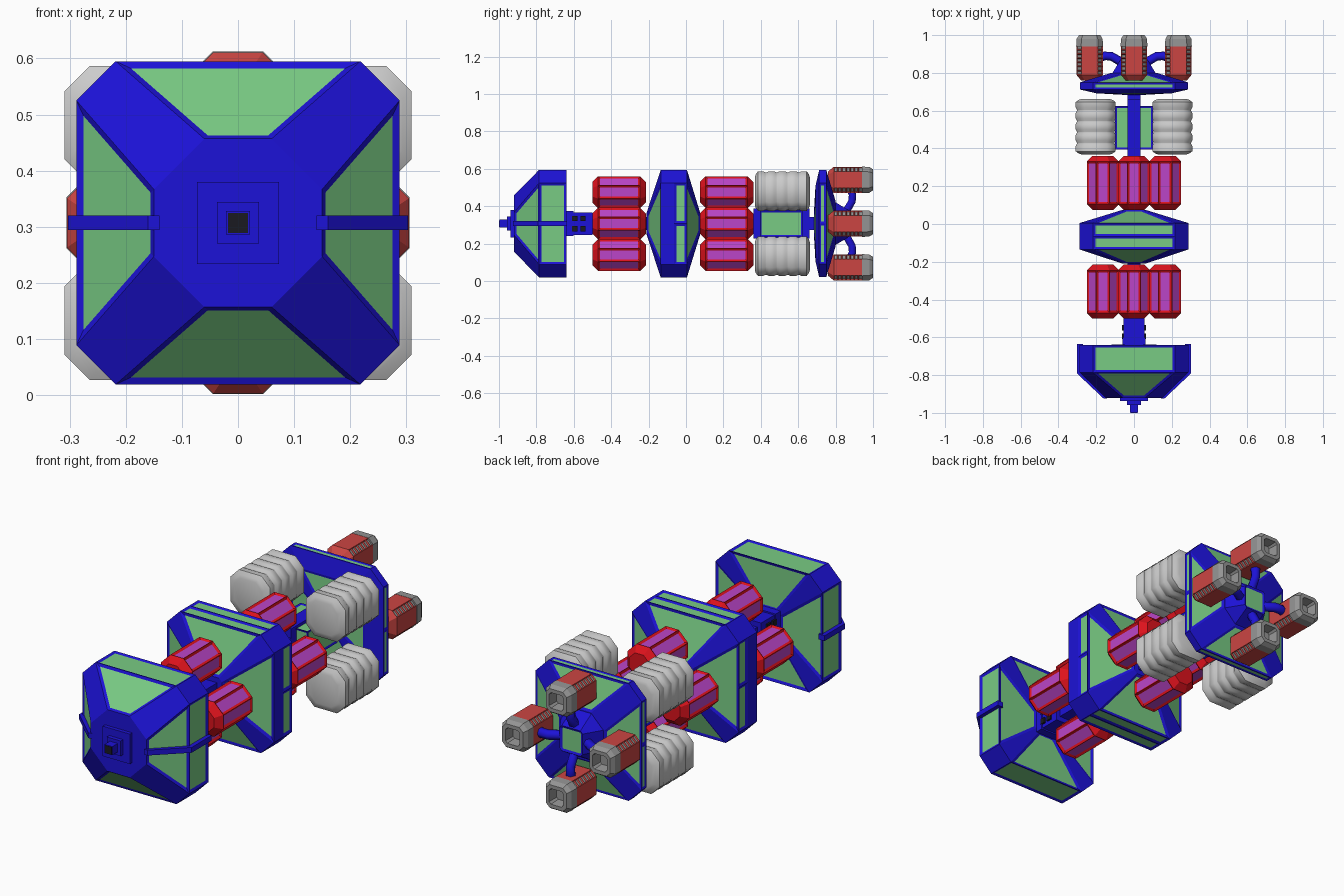
import bpy, bmesh, math
from mathutils import Vector

if "Cube" in bpy.data.objects:
    bpy.data.objects.remove(bpy.data.objects["Cube"])

CZ = 0.307  # height of the long axis


def mat(name, r, g, b):
    m = bpy.data.materials.new(name)
    m.diffuse_color = (r, g, b, 1)
    m.use_nodes = True
    m.node_tree.nodes["Principled BSDF"].inputs["Base Color"].default_value = m.diffuse_color
    return m


BLUE = mat("hull_blue", .012, .006, .68)
GREEN = mat("panel_green", .19, .60, .23)
RED = mat("tank_red", .72, .006, .012)
PINK = mat("tank_magenta", .50, .06, .58)
RUST = mat("engine_red", .60, .06, .055)
GREY = mat("engine_grey", .30, .30, .30)
BLACK = mat("black", .01, .01, .015)
SILVER = mat("pod_silver", .52, .52, .52)


def finish(bm, name, mats):
    me = bpy.data.meshes.new(name)
    bm.to_mesh(me)
    bm.free()
    ob = bpy.data.objects.new(name, me)
    bpy.context.collection.objects.link(ob)
    for m in mats:
        me.materials.append(m)
    return ob


def section(h, c, split):
    f = h - c
    p = [(h, f), (f, h), (-f, h), (-h, f), (-h, -f), (-f, -h), (f, -h), (h, -f)]
    if split:
        p = [(h, 0)] + p[:4] + [(-h, 0)] + p[4:]
    return p


def loft(name, rings, mats, x=0, z=CZ, split=False, panels={}, t=.015, d=-.005, end=False):
    """Chamfered-square rings (y, half, chamfer) joined along y.
    panels: segment -> (which faces, keep halves apart)."""
    bm = bmesh.new()
    loops = [[bm.verts.new((x + a, y, z + b)) for a, b in section(h, c, split)] for y, h, c in rings]
    n = len(loops[0])
    segs = []
    for A, B in zip(loops, loops[1:]):
        segs.append([bm.faces.new((A[i], A[(i + 1) % n], B[(i + 1) % n], B[i])) for i in range(n)])
    bm.faces.new(loops[0])
    cap = bm.faces.new(loops[-1])
    bmesh.ops.recalc_face_normals(bm, faces=bm.faces)
    for s, (kind, apart) in panels.items():
        fs = []
        for i, f in enumerate(segs[s]):
            e = (loops[s][(i + 1) % n].co - loops[s][i].co) + (loops[s + 1][(i + 1) % n].co - loops[s + 1][i].co)
            card = min(abs(e.x), abs(e.z)) < 1e-5
            if kind == "all" or card == (kind == "card"):
                fs.append(f)
        for f in fs:
            f.material_index = 1
        op = bmesh.ops.inset_individual if apart else bmesh.ops.inset_region
        op(bm, faces=fs, thickness=t, depth=d, use_even_offset=True)
        keep = set(fs)
        for f in {g for v in fs for e in v.edges for g in e.link_faces}:
            if f not in keep:
                f.material_index = 0
    if end:
        bmesh.ops.inset_individual(bm, faces=[cap], thickness=t, depth=d)
        cap.material_index = 1
    return finish(bm, name, mats)


def box(name, c, half, mats, inset=0):
    bm = bmesh.new()
    bmesh.ops.create_cube(bm, size=2)
    for v in bm.verts:
        v.co = Vector([c[i] + v.co[i] * half[i] for i in range(3)])
    if inset:
        fs = bm.faces[:]
        bmesh.ops.inset_individual(bm, faces=fs, thickness=inset, depth=-.004)
        for f in fs:
            f.material_index = 1
    return finish(bm, name, mats)


HULL = [BLUE, GREEN]

# Command module
loft("command_module", [(-.92, .15, .09), (-.785, .288, .07), (-.64, .288, .07), (-.639, .06, .015)],
     HULL, split=True, t=.013,
     panels={0: ("card", True), 1: ("card", True), 2: ("card", False)})
bm = bmesh.new()
prof = [(.14, -.925), (.16, -.925), (.303, -.79), (.303, -.635), (.27, -.635), (.27, -.785)]
f = bm.faces.new([bm.verts.new((x, y, CZ - .013)) for x, y in prof])
r = bmesh.ops.extrude_face_region(bm, geom=[f])
bmesh.ops.translate(bm, verts=[v for v in r["geom"] if isinstance(v, bmesh.types.BMVert)], vec=(0, 0, .026))
bmesh.ops.recalc_face_normals(bm, faces=bm.faces)
beam = finish(bm, "side_beams", [BLUE])
beam.modifiers.new("mirror", "MIRROR")

# Docking nose
box("nose_plate", (0, -.928, CZ), (.073, .01, .073), [BLUE])
box("nose_step", (0, -.945, CZ), (.037, .012, .037), [BLUE])
box("nose_probe", (0, -.973, CZ), (.021, .025, .021), [BLUE])
box("probe_tip", (0, -.978, CZ), (.018, .022, .018), [BLACK])

# Neck with dark vents
box("neck", (0, -.575, CZ), (.055, .075, .06), [BLUE])
box("neck_collar", (0, -.622, CZ), (.062, .02, .067), [BLUE])
for sx in (-1, 1):
    for y in (-.595, -.55):
        for dz in (-.027, .027):
            box("neck_vent", (sx * .058, y, CZ + dz), (.006, .014, .014), [BLACK])

# Spine through the whole ship
box("spine", (0, .1, CZ), (.035, .62, .035), [BLUE])

# Middle module
loft("middle_module", [(-.21, .06, .015), (-.135, .288, .07), (-.065, .288, .07), (.005, .288, .07), (.075, .06, .015)],
     HULL, split=True, t=.013,
     panels={0: ("card", False), 1: ("card", True), 2: ("card", True), 3: ("card", False)})

# Fuel tanks: two clusters of four
for y0 in (-.5, .075):
    for k in range(4):
        dx, dz = round(math.cos(k * math.pi / 2)), round(math.sin(k * math.pi / 2))
        loft("fuel_tank", [(y0, .055, .032), (y0 + .03, .085, .05), (y0 + .255, .085, .05), (y0 + .285, .055, .032)],
             [RED, PINK], x=dx * .165, z=CZ + dz * .168, panels={1: ("all", True)}, t=.011, d=-.007)

# Cargo core with green panels
box("cargo_core", (0, .51, CZ), (.1, .115, .07), HULL, inset=.014)
box("core_keel", (0, .51, CZ), (.035, .15, .08), [BLUE])

# Ribbed cargo pods
ribs = [(.368, .075, .035)]
for i in range(5):
    y = .37 + i * .058
    a = .09 if i == 0 else .1
    b = .09 if i == 4 else .1
    ribs += [(y + .003, a, .043), (y + .015, .106, .045), (y + .043, .106, .045), (y + .055, b, .043)]
ribs.append((.662, .075, .035))
for sx in (-1, 1):
    for sz in (-1, 1):
        pod = loft("cargo_pod", ribs, [SILVER], x=sx * .203, z=CZ + sz * .174)
        bpy.ops.object.select_all(action="DESELECT")
        pod.select_set(True)
        bpy.context.view_layer.objects.active = pod
        bpy.ops.object.shade_smooth_by_angle(angle=math.radians(50))

# Engine module with rear hub
loft("engine_module", [(.684, .06, .015), (.692, .2, .05), (.712, .286, .07), (.75, .286, .07), (.8, .12, .07)],
     HULL, split=True, t=.011, d=-.003,
     panels={0: ("card", False), 2: ("card", True), 3: ("card", False)})
loft("rear_hub", [(.79, .12, .07), (.885, .062, .012)], HULL, end=True, t=.012)

# Engines with curved arms
ys = [.79 + i * .022 for i in range(8)]
for k in range(4):
    dx, dz = round(math.cos(k * math.pi / 2)), round(math.sin(k * math.pi / 2))
    ex, ez = dx * .235, CZ + dz * .234
    loft("engine_body", [(.76, .045, .018)] + [(y, .07, .026) for y in ys], [RUST, GREY], x=ex, z=ez,
         panels={i: ("diag", True) for i in range(1, 8)}, t=.004, d=-.006)
    loft("engine_nozzle", [(.94, .071, .026), (.98, .069, .026), (1, .056, .02), (1, .038, .01), (.95, .032, .008)],
         [GREY], x=ex, z=ez)
    cu = bpy.data.curves.new("engine_arm", "CURVE")
    cu.dimensions = "3D"
    cu.bevel_depth = .023
    cu.bevel_resolution = 1
    sp = cu.splines.new("POLY")
    path = [(.04, .83), (.08, .865), (.12, .888), (.155, .89), (.2, .87)]
    sp.points.add(len(path) - 1)
    for p, (rad, y) in zip(sp.points, path):
        p.co = (dx * rad, y, CZ + dz * rad, 1)
    cu.materials.append(BLUE)
    bpy.context.collection.objects.link(bpy.data.objects.new("engine_arm", cu))
